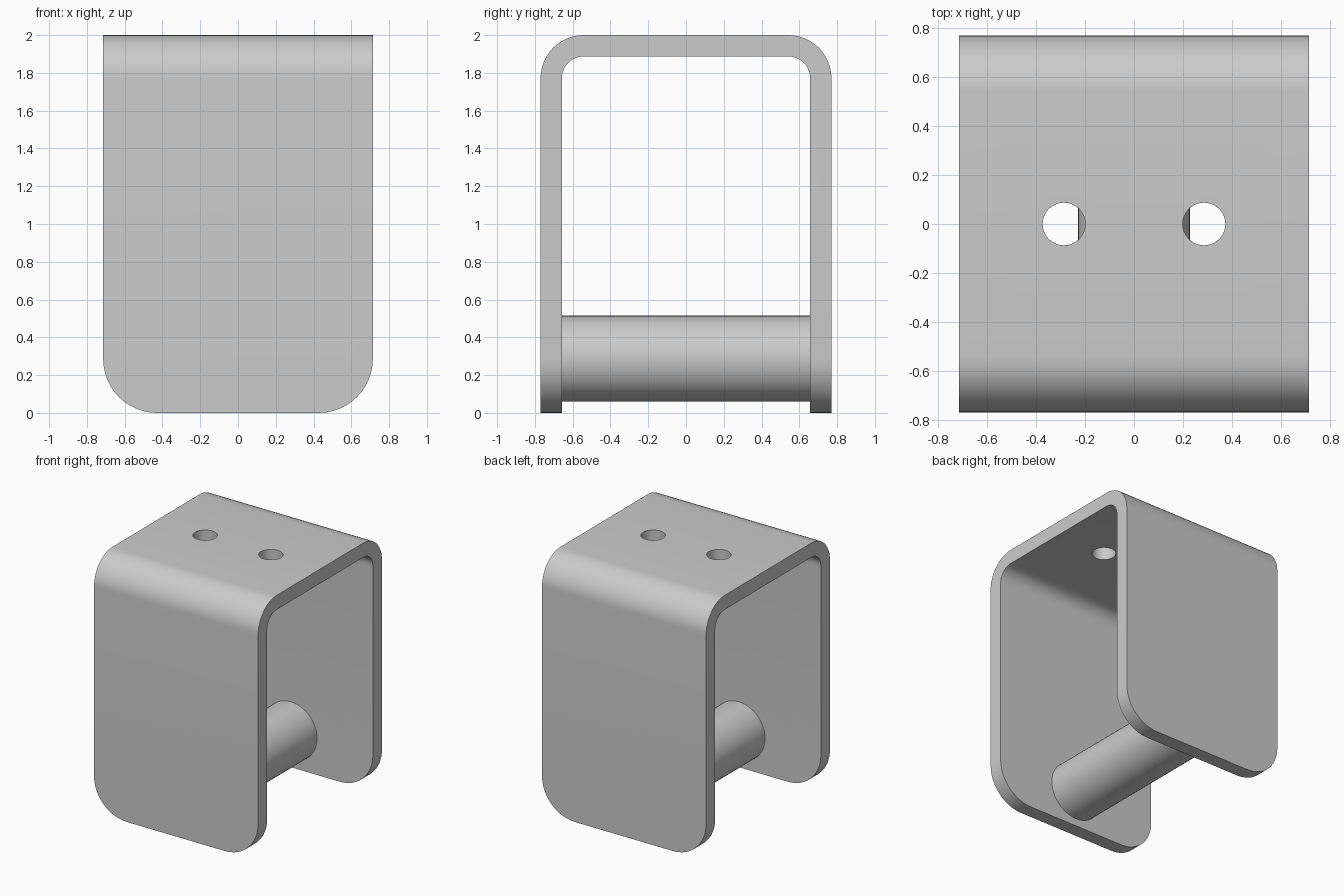
import bpy, bmesh
from math import sin, cos, pi, radians

if "Cube" in bpy.data.objects:
    bpy.data.objects.remove(bpy.data.objects["Cube"])

W, D, H, T = 0.714, 0.77, 2.0, 0.113   # half width, half depth, height, plate thickness
R_OUT, R_IN, R_FOOT = 0.228, 0.115, 0.286
SEG = 12


def arch(half, top, r):
    """Open U-shaped outline in the YZ plane, from the -y foot to the +y foot."""
    pts = [(-half, 0)]
    for cy, start in ((-half + r, pi), (half - r, pi / 2)):
        for i in range(SEG + 1):
            a = start - i * pi / 2 / SEG
            pts.append((cy + r * cos(a), top - r + r * sin(a)))
    return pts + [(half, 0)]


def cylinder(name, radius, depth, location, rotation=(0, 0, 0)):
    bpy.ops.mesh.primitive_cylinder_add(vertices=48, radius=radius, depth=depth,
                                        location=location, rotation=rotation)
    ob = bpy.context.object
    ob.name = name
    return ob


def smooth(ob):
    bpy.ops.object.select_all(action='DESELECT')
    ob.select_set(True)
    bpy.context.view_layer.objects.active = ob
    bpy.ops.object.shade_smooth_by_angle(angle=radians(30))


# Bent plate: U profile extruded across x
bm = bmesh.new()
outline = arch(D, H, R_OUT) + arch(D - T, H - T, R_IN)[::-1]
face = bm.faces.new([bm.verts.new((-W, y, z)) for y, z in outline])
ext = bmesh.ops.extrude_face_region(bm, geom=[face])
bmesh.ops.translate(bm, vec=(2 * W, 0, 0),
                    verts=[v for v in ext['geom'] if isinstance(v, bmesh.types.BMVert)])

# Rounded lower corners of both cheeks
feet = [e for e in bm.edges
        if all(v.co.z < 1e-5 for v in e.verts)
        and abs(e.verts[0].co.x - e.verts[1].co.x) < 1e-5]
bmesh.ops.bevel(bm, geom=feet, offset=R_FOOT, offset_type='OFFSET',
                segments=SEG, profile=0.5, affect='EDGES')
bmesh.ops.recalc_face_normals(bm, faces=bm.faces)
mesh = bpy.data.meshes.new("bent_plate")
bm.to_mesh(mesh)
bm.free()
plate = bpy.data.objects.new("bent_plate", mesh)
bpy.context.collection.objects.link(plate)

# Two mounting holes through the top
for side in (-1, 1):
    cutter = cylinder("hole_cutter", 0.087, 0.4, (side * 0.286, 0, H))
    cutter.hide_render = True
    mod = plate.modifiers.new("hole", 'BOOLEAN')
    mod.operation = 'DIFFERENCE'
    mod.solver = 'EXACT'
    mod.object = cutter
    bpy.context.view_layer.objects.active = plate
    bpy.ops.object.modifier_apply(modifier=mod.name)
    bpy.data.objects.remove(cutter)
smooth(plate)

# Cross pin between the cheeks
pin = cylinder("cross_pin", 0.228, 2 * (D - T) + 0.004, (0, 0, 0.287), (pi / 2, 0, 0))
smooth(pin)
